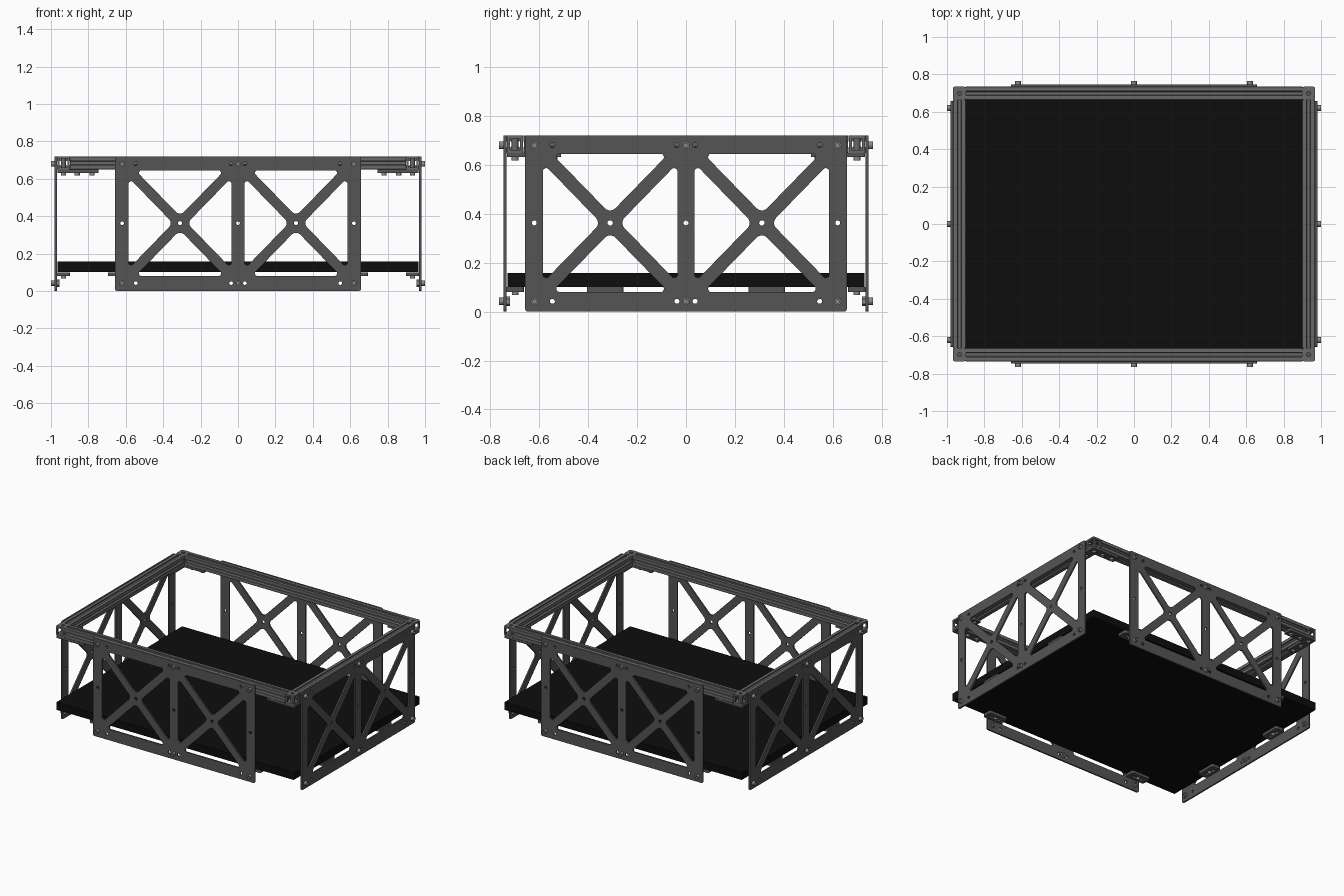
import bpy, bmesh, math
from mathutils import Vector, Matrix

if "Cube" in bpy.data.objects:
    bpy.data.objects.remove(bpy.data.objects["Cube"])

def mat(name, c):
    m = bpy.data.materials.new(name)
    m.diffuse_color = (c, c, c, 1)
    m.use_nodes = True
    m.node_tree.nodes["Principled BSDF"].inputs["Base Color"].default_value = m.diffuse_color
    return m

PLATE, RAIL = mat("dark_grey", 0.09), mat("rail_grey", 0.14)
BLACK, STEEL = mat("black", 0.004), mat("steel", 0.25)

def rounded(pts, radii, n=5):
    """Polygon with every corner replaced by an arc."""
    out = []
    for i, p in enumerate(pts):
        p, r = Vector(p), radii[i] if isinstance(radii, (list, tuple)) else radii
        a = (Vector(pts[i - 1]) - p).normalized()
        b = (Vector(pts[(i + 1) % len(pts)]) - p).normalized()
        half = a.angle(b) / 2
        c = p + (a + b).normalized() * (r / math.sin(half))
        s, e = p + a * (r / math.tan(half)) - c, p + b * (r / math.tan(half)) - c
        for k in range(n + 1):
            t = k / n
            out.append(c + s.lerp(e, t).normalized() * r)
    return out

def circle(x, y, r, n=14):
    return [(x + r * math.cos(2 * math.pi * k / n), y + r * math.sin(2 * math.pi * k / n)) for k in range(n)]

def rect(x0, y0, x1, y1):
    return [(x0, y0), (x1, y0), (x1, y1), (x0, y1)]

def sheet(name, loops, thick):
    """Mesh of a flat outline with holes, extruded about its mid plane."""
    cu = bpy.data.curves.new(name, 'CURVE')
    cu.dimensions, cu.fill_mode, cu.extrude = '2D', 'BOTH', thick / 2
    for lp in loops:
        sp = cu.splines.new('POLY')
        sp.points.add(len(lp) - 1)
        for q, p in zip(sp.points, lp):
            q.co = (p[0], p[1], 0, 1)
        sp.use_cyclic_u = True
    tmp = bpy.data.objects.new(name, cu)
    bpy.context.collection.objects.link(tmp)
    bpy.context.view_layer.update()
    dg = bpy.context.evaluated_depsgraph_get()
    me = bpy.data.meshes.new_from_object(tmp.evaluated_get(dg))
    bpy.data.objects.remove(tmp)
    for p in me.polygons:
        p.use_smooth = False
    return me

def place(name, me, m, matrix):
    ob = bpy.data.objects.new(name, me)
    if not me.materials:
        me.materials.append(m)
    bpy.context.collection.objects.link(ob)
    ob.matrix_world = matrix
    return ob

def T(x, y, z):
    return Matrix.Translation((x, y, z))

def R(deg, axis):
    return Matrix.Rotation(math.radians(deg), 4, axis)

def screw_mesh(name, r, h, sides=16):
    """Cap head with hexagon socket, base at z = 0, pointing +z."""
    bm = bmesh.new()
    bmesh.ops.create_cone(bm, cap_ends=True, segments=sides, radius1=r, radius2=r, depth=h,
                          matrix=T(0, 0, h / 2))
    top = max(bm.faces, key=lambda f: f.calc_center_median().z)
    bmesh.ops.inset_region(bm, faces=[top], thickness=r * 0.45)
    bmesh.ops.translate(bm, verts=top.verts, vec=(0, 0, 0))
    new = bmesh.ops.extrude_face_region(bm, geom=[top])['geom']
    bmesh.ops.translate(bm, verts=[v for v in new if isinstance(v, bmesh.types.BMVert)], vec=(0, 0, -h * 0.6))
    bmesh.ops.delete(bm, geom=[top], context='FACES_ONLY')
    me = bpy.data.meshes.new(name)
    bm.to_mesh(me)
    bm.free()
    return me

# Cross-braced panel outline, windows and holes
U, ZC, HW, HH, G = 0.31, 0.3625, 0.275, 0.2825, 0.038
loops = [rounded(rect(-0.658, 0, 0.658, 0.72), 0.012)]
for cx in (-U, U):
    w, h = HW * (1 - G / HH), HH * (1 - G / HW)
    for s in (-1, 1):
        loops.append(rounded([(cx, ZC + s * G), (cx - w, ZC + s * HH), (cx + w, ZC + s * HH)], [0.03, 0.013, 0.013]))
        loops.append(rounded([(cx + s * G, ZC), (cx + s * HW, ZC - h), (cx + s * HW, ZC + h)], [0.03, 0.013, 0.013]))
    loops.append(circle(cx, ZC, 0.011))
loops += [circle(x, ZC, 0.010) for x in (-0.62, 0, 0.62)]
loops += [circle(x, z, 0.010) for x in (-0.546, -0.037, 0.037, 0.546) for z in (0.042, 0.68)]
panel = sheet("panel", loops, 0.011)

# Shared small parts
bolt = screw_mesh("bolt", 0.015, 0.02)
small = screw_mesh("small_screw", 0.014, 0.014)
nut = screw_mesh("nut", 0.02, 0.014, 6)
clip = sheet("deck_clip", [rounded(rect(-0.075, -0.036, 0.075, 0.036), 0.012),
                           rounded(rect(-0.045, -0.018, 0.045, 0.004), 0.009)], 0.02)

# Four sides: panel, bolts, nuts and deck clips
for name, ang, out, clipx in (("front", 0, 0.745, 0.62), ("right", 90, 0.98, 0.33),
                              ("back", 180, 0.745, 0.62), ("left", 270, 0.98, 0.33)):
    side = R(ang, 'Z') @ T(0, -out, 0)
    place(name + "_panel", panel, PLATE, side @ T(0, 0.0055, 0) @ R(90, 'X'))
    for x in (-0.62, 0, 0.62):
        for z in (0.042, 0.68):
            place(name + "_bolt", bolt, STEEL, side @ T(x, 0, z) @ R(90, 'X'))
        place(name + "_nut", nut, STEEL, side @ T(x, 0.011, 0.042) @ R(-90, 'X'))
    for x in (-clipx, clipx):
        place(name + "_deck_clip", clip, PLATE, side @ T(x, 0.047, 0.09))
        place(name + "_clip_screw", small, STEEL, side @ T(x, 0.047, 0.081) @ R(180, 'X'))

# Slotted rails around the top
quarter = [(.035, -.033), (.035, -.011), (.028, -.011), (.028, -.022), (.013, -.008),
           (.013, .008), (.028, .022), (.028, .011), (.035, .011), (.035, .033)]
section = []
for k in range(4):
    rot = Matrix.Rotation(k * math.pi / 2, 2)
    section += [rot @ Vector(p) for p in quarter]
section = [section, circle(0, 0, 0.006, 10)]
long_rail = sheet("long_rail", section, 1.796)
short_rail = sheet("short_rail", section, 1.326)
RZ, RX, RY = 0.684, 0.933, 0.699
for s in (-1, 1):
    place("long_rail", long_rail, RAIL, T(0, s * RY, RZ) @ R(90, 'Y'))
    place("short_rail", short_rail, RAIL, T(s * RX, 0, RZ) @ R(90, 'X'))

# Corner connectors and the L brackets under them
cap = sheet("corner_cap", [rounded(rect(-.035, -.035, .035, .035), 0.01), circle(0, 0, 0.012)], 0.012)
post = sheet("corner_post", [circle(0, 0, 0.014), circle(0, 0, 0.011)], 0.058)
pillar = sheet("corner_pillar", [rect(-.006, -.006, .006, .006)], 0.058)
for sx in (-1, 1):
    for sy in (-1, 1):
        at = T(sx * RX, sy * RY, RZ)
        place("corner_cap_top", cap, RAIL, at @ T(0, 0, 0.029))
        place("corner_cap_bottom", cap, RAIL, at @ T(0, 0, -0.029))
        place("corner_post", post, RAIL, at)
        for dx in (-.027, .027):
            for dy in (-.027, .027):
                place("corner_pillar", pillar, RAIL, at @ T(dx, dy, 0))
        pts = [(.966, .732), (.745, .732), (.745, .668), (.902, .668), (.902, .51), (.966, .51)]
        ell = sheet("corner_bracket", [rounded([(sx * x, sy * y) for x, y in pts], 0.006, 3)], 0.018)
        place("corner_bracket", ell, PLATE, T(0, 0, 0.64))
        for x, y in ((.78, RY), (.86, RY), (RX, RY), (RX, .62), (RX, .54)):
            place("bracket_screw", small, STEEL, T(sx * x, sy * y, 0.632) @ R(180, 'X'))

# Solid black deck
deck = sheet("deck", [rect(-.965, -.73, .965, .73)], 0.056)
place("deck", deck, BLACK, T(0, 0, 0.129))
